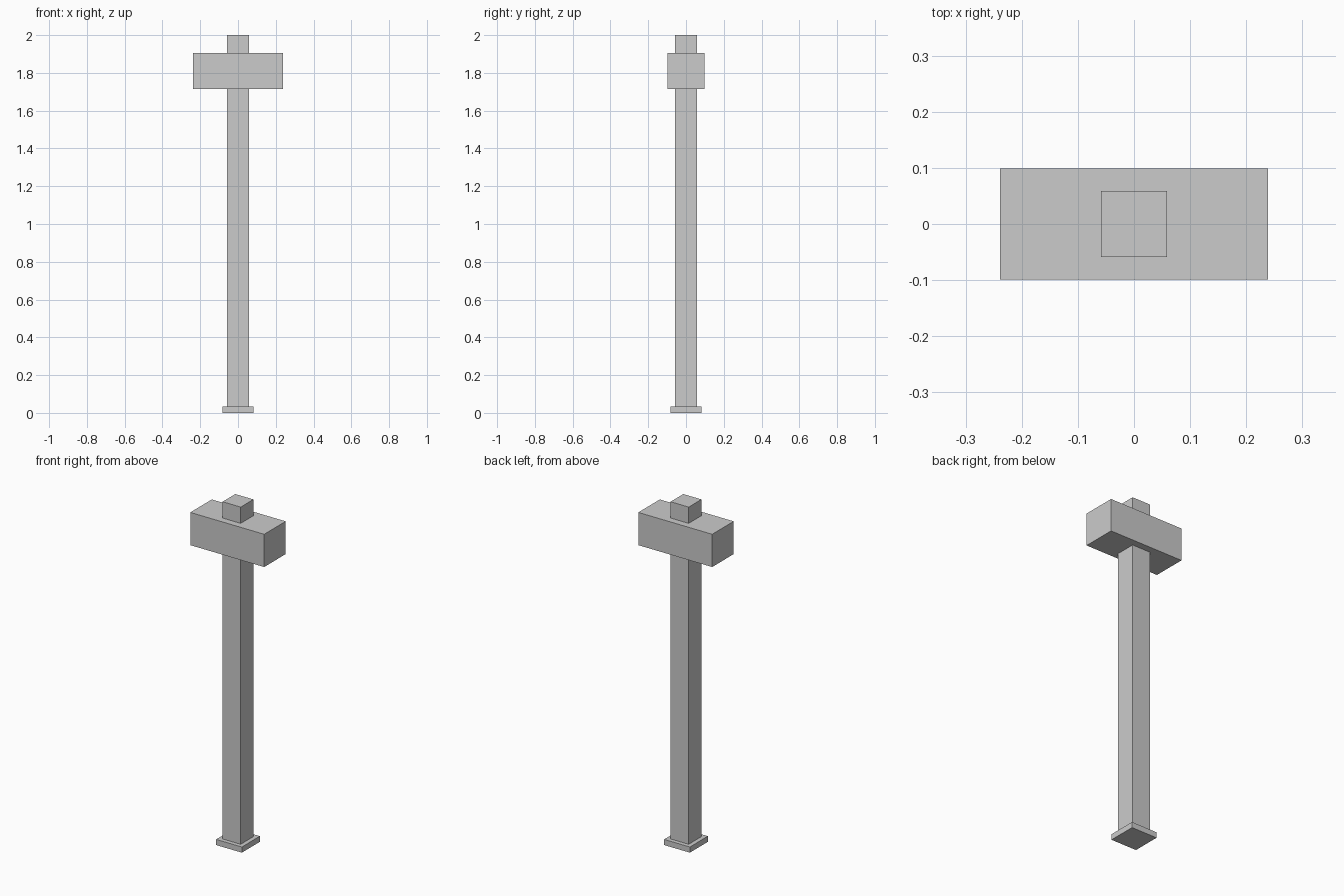
import bpy

if "Cube" in bpy.data.objects:
    bpy.data.objects.remove(bpy.data.objects["Cube"])


def box(name, sx, sy, z0, z1):
    """Flat-faced box centred on the z axis, spanning z0..z1."""
    bpy.ops.mesh.primitive_cube_add(size=1, location=(0, 0, (z0 + z1) / 2))
    obj = bpy.context.object
    obj.name = name
    obj.scale = (sx, sy, z1 - z0)
    bpy.ops.object.transform_apply(location=False, rotation=False, scale=True)
    return obj


# Square end plate under the handle
box("pommel", 0.166, 0.166, 0.0, 0.033)

# Long handle running through the head
box("handle", 0.117, 0.117, 0.033, 2.0)

# Hammer head block
box("hammer_head", 0.477, 0.198, 1.714, 1.905)
